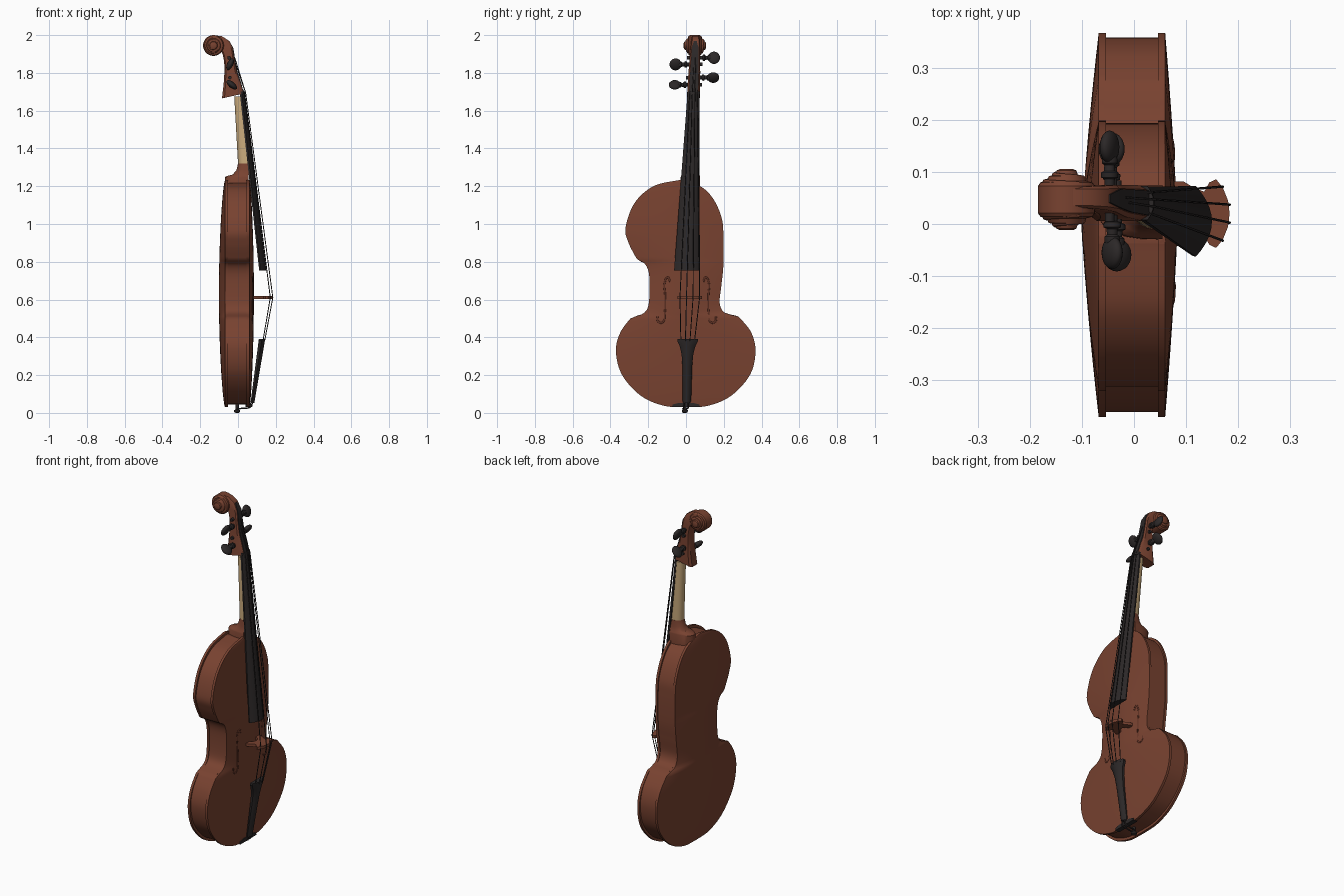
import bpy, bmesh, math
from mathutils import Vector, Matrix

if "Cube" in bpy.data.objects:
    bpy.data.objects.remove(bpy.data.objects["Cube"])


def material(name, rgb):
    m = bpy.data.materials.new(name)
    m.diffuse_color = (*rgb, 1)
    m.use_nodes = True
    m.node_tree.nodes["Principled BSDF"].inputs["Base Color"].default_value = m.diffuse_color
    return m


BROWN = material("varnished_brown", (0.19, 0.055, 0.03))
DARK_BROWN = material("deep_brown", (0.11, 0.03, 0.017))
BLACK = material("ebony", (0.025, 0.021, 0.021))
TAN = material("bare_maple", (0.58, 0.40, 0.20))


def finish(name, bm, mat, angle=35):
    bmesh.ops.recalc_face_normals(bm, faces=bm.faces)
    me = bpy.data.meshes.new(name)
    bm.to_mesh(me)
    bm.free()
    ob = bpy.data.objects.new(name, me)
    bpy.context.collection.objects.link(ob)
    me.materials.append(mat)
    bpy.ops.object.select_all(action='DESELECT')
    ob.select_set(True)
    bpy.context.view_layer.objects.active = ob
    bpy.ops.object.shade_smooth_by_angle(angle=math.radians(angle))
    return ob


def loft(name, rings, mat, angle=35):
    """Skin a list of equal-length rings and cap both ends."""
    bm = bmesh.new()
    rows = [[bm.verts.new(p) for p in r] for r in rings]
    n = len(rows[0])
    for a, b in zip(rows, rows[1:]):
        for i in range(n):
            j = (i + 1) % n
            bm.faces.new((a[i], a[j], b[j], b[i]))
    bm.faces.new(rows[0])
    bm.faces.new(rows[-1])
    return finish(name, bm, mat, angle)


def lathe(name, profile, base, axis, mat, n=20):
    """Profile of (distance along axis, radius)."""
    q = Vector((0, 0, 1)).rotation_difference(Vector(axis))
    return loft(name, [[Vector(base) + q @ Vector((r * math.cos(2 * math.pi * i / n), r * math.sin(2 * math.pi * i / n), d))
                        for i in range(n)] for d, r in profile], mat)


def tube(name, pts, r, mat, smooth=False):
    cu = bpy.data.curves.new(name, 'CURVE')
    cu.dimensions = '3D'
    cu.bevel_depth = r
    cu.bevel_resolution = 2
    cu.use_fill_caps = True
    sp = cu.splines.new('BEZIER' if smooth else 'POLY')
    if smooth:
        sp.bezier_points.add(len(pts) - 1)
        for b, p in zip(sp.bezier_points, pts):
            b.co = p
            b.handle_left_type = b.handle_right_type = 'AUTO'
    else:
        sp.points.add(len(pts) - 1)
        for b, p in zip(sp.points, pts):
            b.co = (*p, 1)
    cu.materials.append(mat)
    ob = bpy.data.objects.new(name, cu)
    bpy.context.collection.objects.link(ob)
    bpy.ops.object.select_all(action='DESELECT')
    ob.select_set(True)
    bpy.context.view_layer.objects.active = ob
    bpy.ops.object.convert(target='MESH')


# --- body outline: (z, y) up each side, split at the sharp corners
LEFT = [[(.03, 0), (.038, -.11), (.09, -.23), (.2, -.33), (.325, -.363), (.425, -.34), (.508, -.28)],
        [(.508, -.28), (.515, -.24), (.545, -.2), (.61, -.186), (.73, -.187), (.79, -.21), (.81, -.25)],
        [(.81, -.25), (.9, -.296), (.98, -.312), (1.11, -.265), (1.2, -.165), (1.232, -.03)]]
RIGHT = [[(.03, 0), (.038, .11), (.09, .23), (.2, .33), (.325, .36), (.43, .335), (.515, .265)],
         [(.515, .265), (.519, .23), (.535, .19), (.585, .17), (.68, .18), (.785, .19), (.945, .19),
          (1.035, .18), (1.13, .138), (1.195, .075), (1.232, -.03)]]


def spline(segments, steps=12):
    out = []
    for s in segments:
        p = [Vector(a) for a in s]
        p = [p[0]] + p + [p[-1]]
        for i in range(1, len(p) - 2):
            for k in range(steps + 1):
                t = k / steps
                v = .5 * (2 * p[i] + (p[i + 1] - p[i - 1]) * t
                          + (2 * p[i - 1] - 5 * p[i] + 4 * p[i + 1] - p[i + 2]) * t * t
                          + (3 * p[i] - p[i - 1] - 3 * p[i + 1] + p[i + 2]) * t ** 3)
                out.append((max(v.x, out[-1][0]) if out else v.x, v.y))
    return out


SIDE_L, SIDE_R = spline(LEFT), spline(RIGHT)
Z0, Z1 = .03, 1.232


def side(table, z):
    for (za, ya), (zb, yb) in zip(table, table[1:]):
        if za <= z <= zb and zb > za:
            return ya + (yb - ya) * (z - za) / (zb - za)
    return table[-1][1] if z > 1 else table[0][1]


def arch(t, z):
    u = min(1, max(0, (z - Z0) / (Z1 - Z0)))
    return (1 - abs(t) ** 1.6) * math.sin(math.pi * u) ** .6


def body_part(name, x_edge, x_inner, bulge, scale=1.0):
    rings, n, cols = [], 170, 16
    for i in range(n + 1):
        z = (Z0 + Z1) / 2 - (Z1 - Z0) / 2 * math.cos(math.pi * i / n)
        l, r = side(SIDE_L, z) - .008, side(SIDE_R, z) + .008
        zz = .63 + (z - .63) * scale
        outer = []
        for k in range(cols + 1):
            t = 2 * k / cols - 1
            y = (l + r) / 2 + t * (r - l) / 2
            outer.append((x_edge + bulge * arch(t, z), y * scale, zz))
        rings.append(outer + [(x_inner, r * scale, zz), (x_inner, l * scale, zz)])
    return loft(name, rings, BROWN, 40)


body_part("back_plate", -.068, -.054, -.033)
body_part("top_plate", .060, .046, .024)
body_part("ribs", -.058, .05, 0, .975)

# --- f-holes, following the arch of the top plate
F_PATH = [(.088, .695), (.1, .717), (.115, .695), (.114, .62), (.116, .53), (.13, .478), (.152, .485), (.155, .51)]
for s, label in ((-1, "left"), (1, "right")):
    pts = []
    for y, z in F_PATH:
        l, r = side(SIDE_L, z), side(SIDE_R, z)
        yy = s * y + .004
        pts.append((.057 + .024 * arch((2 * yy - l - r) / (r - l), z), yy, z))
    tube("f_hole_" + label, pts, .006, DARK_BROWN, True)


def yc(z):  # the neck leans slightly to one side
    return .005 + .0374 * (z - .755)


# --- heel and neck: flat front, round back (z, back x, front x, half width)
def neck_ring(z, xb, xf, w):
    return [(xf + (xb - xf) * math.sin(math.pi * i / 14) ** .7, yc(z) + w * math.cos(math.pi * i / 14), z)
            for i in range(15)]


HEEL = [(1.17, -.07, .055, .052), (1.247, -.07, .055, .052), (1.254, -.06, .055, .05), (1.262, -.028, .055, .046),
        (1.285, -.008, .055, .041), (1.32, 0, .053, .037)]
loft("neck_heel", [neck_ring(*h) for h in HEEL], BROWN)
loft("neck", [neck_ring(1.32, 0, .053, .036), neck_ring(1.5, -.01, .035, .033), neck_ring(1.675, -.02, .015, .031)], TAN)


# --- fingerboard and tailpiece: crowned bars
def crowned(z, y, w, xb, xe, xc):
    top = [(xe + (xc - xe) * (1 - (k / 5 - 1) ** 2), y + w * (k / 5 - 1), z) for k in range(11)]
    return top + [(xb, y + w * .97, z), (xb, y - w * .97, z)]


loft("fingerboard", [crowned(.755, yc(.755), .068, .112, .119, .150),
                     crowned(1.69, yc(1.69), .032, .010, .020, .034)], BLACK)
loft("nut", [crowned(1.688, yc(1.69), .033, -.01, .026, .04), crowned(1.702, yc(1.7), .033, -.01, .026, .038)], BLACK)
TAIL = [(.052, .018), (.065, .023), (.25, .026), (.31, .031), (.355, .042), (.382, .055), (.392, .053)]
loft("tailpiece", [crowned(z, .003 + .015 * z, w, .066 + .13 * (z - .05), .072 + .16 * (z - .05), .086 + .17 * (z - .05))
                   for z, w in TAIL], BLACK)

# --- saddle, end button and tail gut
loft("saddle", [[(x, y, z) for x, y in ((.04, -w), (.068, -w), (.068, w), (.04, w))]
                for z, w in ((.03, .075), (.045, .07), (.052, .04))], BLACK)
lathe("end_button", [(0, .008), (.004, .015), (.014, .016), (.018, .009), (.045, .009)], (-.005, -.006, 0), (0, 0, 1), BLACK)
for s in (-1, 1):
    tube("tail_gut", [(.078, .004 + s * .01, .07), (.072, s * .011, .035), (.055, s * .011, .026),
                      (-.005, -.006 + s * .011, .022)], .004, BLACK)

# --- bridge: half outline (y, x) with feet and waist, mirrored
HALF = [(0, .184), (.025, .181), (.05, .171), (.066, .158), (.06, .145), (.042, .135), (.05, .115), (.062, .095),
        (.062, .078), (.03, .078), (.028, .092), (.012, .105)]
shape = HALF + [(-y, x) for y, x in reversed(HALF[1:])]
loft("bridge", [[(x, .02 + y, z) for y, x in shape] for z in (.602, .618)], BROWN)

# --- pegbox: back point, front point (x, z) and half width
BOX = [(-.085, 1.665, .028, 1.69, .034), (-.076, 1.74, .012, 1.75, .033), (-.072, 1.80, -.008, 1.81, .031),
       (-.073, 1.86, -.02, 1.875, .028), (-.08, 1.895, -.028, 1.93, .026), (-.092, 1.925, -.05, 1.972, .023),
       (-.11, 1.94, -.085, 1.994, .021), (-.13, 1.945, -.13, 2.0, .021), (-.14, 1.945, -.172, 1.98, .021)]
rings = []
for bx, bz, fx, fz, w in BOX:
    y = yc(fz)
    mix = lambda t: (bx + (fx - bx) * t, bz + (fz - bz) * t)
    rings.append([(mix(t)[0], y + s * w, mix(t)[1]) for t, s in
                  ((0, .7), (.12, 1), (.88, 1), (1, .75), (1, -.75), (.88, -1), (.12, -1), (0, -.7))])
loft("pegbox", rings, BROWN, 40)
loft("pegbox_slot", [[(fx + dx, yc(fz) + s * w, fz) for dx, s in ((-.006, -.7), (.004, -.7), (.004, .7), (-.006, .7))]
                     for bx, bz, fx, fz, w in BOX[:5]] +
     [[(-.055 + dx, .049 + y, 1.968) for dx, y in ((0, -.008), (.01, -.008), (.01, .008), (0, .008))]], BLACK)

# --- scroll: stepped volute on both sides plus a spiral ridge
VOLUTE = [(.026, .055), (.033, .050), (.036, .038), (.045, .034), (.048, .022), (.056, .019), (.059, .012)]
lathe("scroll", [(-d, r) for d, r in reversed(VOLUTE)] + VOLUTE, (-.13, .047, 1.945), (0, 1, 0), BROWN, 32)
for s in (-1, 1):
    pts = []
    for k in range(37):
        a, t = math.radians(60 + k * 17.5), k / 36
        r = .047 - .033 * t
        pts.append((-.13 + r * math.cos(a), .047 + s * (.029 + .024 * t), 1.945 + r * math.sin(a)))
    tube("scroll_ridge", pts, .006, BROWN)

# --- pegs: turned shaft, collar and flattened thumb piece
PEGS = [(-.033, 1.737, -1, -50), (-.043, 1.775, 1, 40), (-.042, 1.845, -1, 25), (-.047, 1.88, 1, -20)]
for x, z, s, tilt in PEGS:
    base = yc(z)
    lathe("peg_shaft", [(-.042, .009), (.04, .010), (.042, .016), (.052, .017), (.055, .011), (.066, .010),
                        (.07, .015), (.078, .015), (.09, .011)], (x, base, z), (0, s, 0), BLACK)
    bm = bmesh.new()
    bmesh.ops.create_uvsphere(bm, u_segments=20, v_segments=12, radius=1)
    m = (Matrix.Translation((x, base + s * .101, z)) @ Matrix.Rotation(math.radians(tilt), 4, 'Y')
         @ Matrix.Diagonal((.016, .032, .034, 1)))
    bmesh.ops.transform(bm, matrix=m, verts=bm.verts)
    finish("peg_head", bm, BLACK)

# --- strings: tailpiece, bridge, nut, peg
for i, peg in enumerate((0, 2, 3, 1)):
    k = (i - 1.5) / 1.5
    px, pz = PEGS[peg][:2]
    tube("string", [(.142 - .01 * k * k, .009 + .036 * k, .38), (.186 - .015 * k * k, .02 + .052 * k, .61),
                    (.041 - .006 * k * k, yc(1.695) + .021 * k, 1.695), (px + .03, yc(pz) + .012 * k, pz)], .0024, BLACK)
